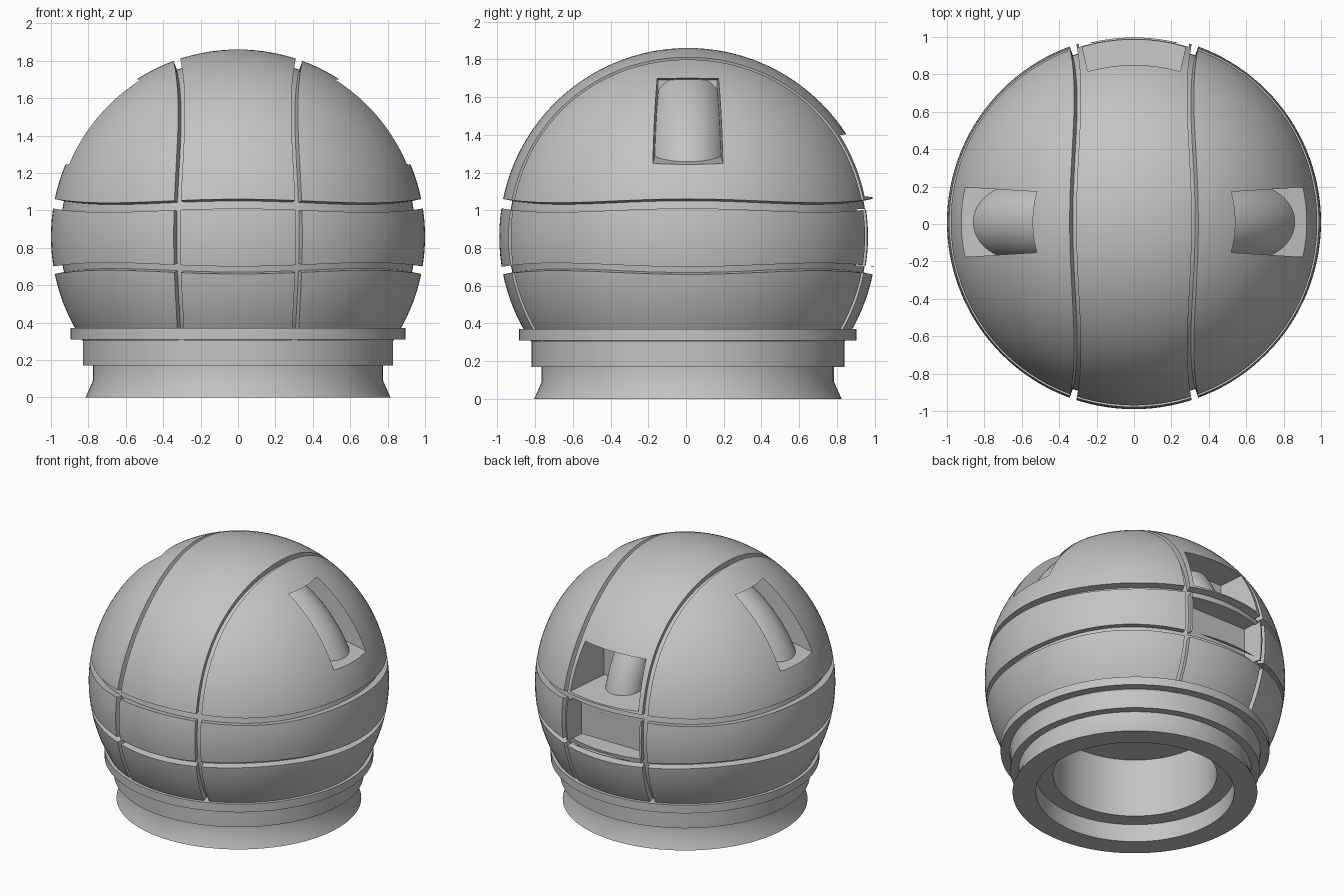
import bpy, bmesh
from math import sin, cos, pi, sqrt, radians
from mathutils import Vector

if "Cube" in bpy.data.objects:
    bpy.data.objects.remove(bpy.data.objects["Cube"])

CENTRE = Vector((0, 0.01, 0.86))

grey = bpy.data.materials.new("plain_grey")
grey.use_nodes = True
COLOUR = (0.55, 0.55, 0.55, 1)
grey.diffuse_color = COLOUR
grey.node_tree.nodes["Principled BSDF"].inputs["Base Color"].default_value = COLOUR


def make_object(name, bm):
    bmesh.ops.recalc_face_normals(bm, faces=bm.faces[:])
    mesh = bpy.data.meshes.new(name)
    bm.to_mesh(mesh)
    bm.free()
    mesh.materials.append(grey)
    obj = bpy.data.objects.new(name, mesh)
    bpy.context.collection.objects.link(obj)
    return obj


def activate(obj):
    bpy.ops.object.select_all(action='DESELECT')
    obj.select_set(True)
    bpy.context.view_layer.objects.active = obj


def smooth(obj):
    activate(obj)
    bpy.ops.object.shade_smooth_by_angle(angle=radians(30))


def carve(obj, cutter):
    """Subtract the cutter from the object and throw the cutter away."""
    mod = obj.modifiers.new("carve", 'BOOLEAN')
    mod.operation = 'DIFFERENCE'
    mod.solver = 'EXACT'
    mod.object = cutter
    activate(obj)
    bpy.ops.object.modifier_apply(modifier=mod.name)
    bpy.data.objects.remove(cutter)


def bridge(bm, loops, closed):
    """Join neighbouring point loops with quads; cap the ends of an open run."""
    rows = [[bm.verts.new(p) for p in loop] for loop in loops]
    n = len(rows[0])
    for i in range(len(rows) if closed else len(rows) - 1):
        a, b = rows[i], rows[(i + 1) % len(rows)]
        for j in range(n):
            k = (j + 1) % n
            bm.faces.new((a[j], a[k], b[k], b[j]))
    if not closed:
        bm.faces.new(rows[0])
        bm.faces.new(rows[-1])


def groove(axis, low, high, wave, steps=128):
    """Wavy ring with radial walls, running round the ball about an axis."""
    loops = []
    for i in range(steps):
        t = 2 * pi * i / steps
        loop = []
        for r, edge in ((0.95, low), (0.95, high), (1.1, high), (1.1, low)):
            h = edge + wave * cos(4 * t)
            q = sqrt(1 - h * h)
            p = (h, q * cos(t), q * sin(t)) if axis == 'X' else (q * cos(t), q * sin(t), h)
            loop.append(CENTRE + r * Vector(p))
        loops.append(loop)
    bm = bmesh.new()
    bridge(bm, loops, True)
    return make_object("groove_cutter", bm)


def pocket(axis, outer, inner):
    """Tapered block; each end is (position, half width, low z, high z)."""
    bm = bmesh.new()
    for d, w, z0, z1 in (outer, inner):
        for s in (-w, w):
            for z in (z0, z1):
                p = (d, s + CENTRE.y, z) if axis == 'X' else (s, d, z)
                bm.verts.new(p)
    bmesh.ops.convex_hull(bm, input=bm.verts[:])
    return make_object("pocket_cutter", bm)


def bent_bar(name, direction, major, minor, start, end, steps=24, sides=48):
    """Round bar bent along the curve of the ball, facing a direction."""
    out = Vector(direction)
    up = Vector((0, 0, 1))
    side = out.cross(up)
    loops = []
    for i in range(steps + 1):
        e = radians(start + (end - start) * i / steps)
        ray = out * cos(e) + up * sin(e)
        loops.append([CENTRE + ray * (major + minor * cos(a)) + side * minor * sin(a)
                      for a in (2 * pi * j / sides for j in range(sides))])
    bm = bmesh.new()
    bridge(bm, loops, False)
    smooth(make_object(name, bm))


def lathe(name, profile, sides=96):
    """Closed profile of (radius, z) turned about the vertical axis."""
    loops = [[(r * cos(t), r * sin(t) + CENTRE.y, z) for r, z in profile]
             for t in (2 * pi * i / sides for i in range(sides))]
    bm = bmesh.new()
    bridge(bm, loops, True)
    return make_object(name, bm)


# Ball shell
bm = bmesh.new()
bmesh.ops.create_uvsphere(bm, u_segments=128, v_segments=64, radius=1)
bmesh.ops.translate(bm, verts=bm.verts[:], vec=CENTRE)
shell = make_object("ball_shell", bm)

# Flat underside and round inner hollow
carve(shell, pocket('Y', (1.5, 1.5, -0.5, 0.21), (-1.5, 1.5, -0.5, 0.21)))
bm = bmesh.new()
bridge(bm, [[(0.545 * cos(t), 0.545 * sin(t) + CENTRE.y, z)
             for t in (2 * pi * i / 96 for i in range(96))] for z in (0, 0.56)], False)
carve(shell, make_object("hollow_cutter", bm))

# Pockets: one on each side, two at the back
for s in (-1, 1):
    carve(shell, pocket('X', (s * 1.05, 0.195, 1.215, 1.735), (s * 0.4, 0.155, 1.36, 1.69)))
carve(shell, pocket('Y', (1.1, 0.31, 1.06, 1.43), (0.65, 0.21, 1.1, 1.38)))
carve(shell, pocket('Y', (1.1, 0.31, 0.70, 1.015), (0.81, 0.28, 0.71, 1.0)))

# Grooves between the panels
carve(shell, groove('Z', 0.14, 0.19, 0.01))
carve(shell, groove('Z', -0.19, -0.15, -0.01))
carve(shell, groove('X', 0.297, 0.332, 0.012))
carve(shell, groove('X', -0.332, -0.297, -0.012))
smooth(shell)

# Bars lying in the pockets
bent_bar("left_pocket_bar", (1, 0, 0), 0.742, 0.205, 17, 64)
bent_bar("right_pocket_bar", (-1, 0, 0), 0.742, 0.205, 17, 64)
bent_bar("back_pocket_bar", (0, 1, 0), 0.73, 0.13, 10, 45)

# Stepped neck ring with a flared foot
neck = lathe("neck_ring", [
    (0.66, 0), (0.815, 0), (0.775, 0.09), (0.775, 0.17), (0.83, 0.17), (0.83, 0.31),
    (0.895, 0.31), (0.895, 0.37), (0.8, 0.37), (0.7, 0.21), (0.545, 0.21),
    (0.545, 0.13), (0.66, 0.13)])
smooth(neck)
